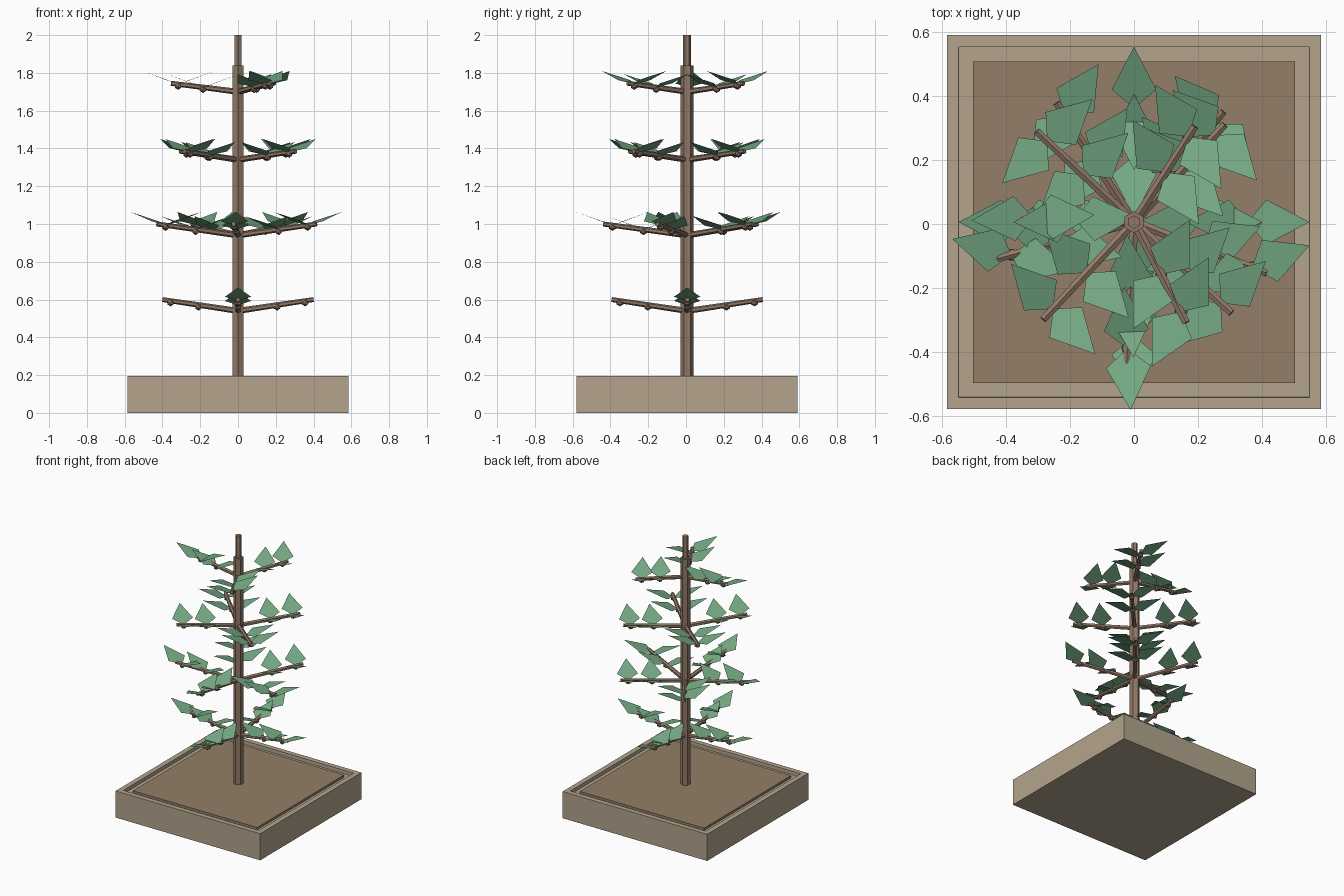
import bpy
import bmesh
from math import cos, sin, pi, radians
from mathutils import Vector, Matrix

old = bpy.data.objects.get("Cube")
if old:
    bpy.data.objects.remove(old, do_unlink=True)

CENTRE = Vector((0, 0.006, 0))


def material(name, srgb):
    colour = [(c / 255) ** 2.2 for c in srgb] + [1]
    m = bpy.data.materials.new(name)
    m.use_nodes = True
    m.diffuse_color = colour
    m.node_tree.nodes["Principled BSDF"].inputs["Base Color"].default_value = colour
    return m


TAN = material("tan clay", (178, 163, 140))
SOIL = material("brown soil", (146, 126, 104))
BARK = material("brown bark", (144, 120, 102))
LEAF = material("leaf green", (116, 168, 131))


def finish(name, bm, mat):
    mesh = bpy.data.meshes.new(name)
    bm.to_mesh(mesh)
    bm.free()
    mesh.materials.append(mat)
    ob = bpy.data.objects.new(name, mesh)
    ob.location = CENTRE
    bpy.context.collection.objects.link(ob)
    return ob


def add_rod(bm, start, end, r1, r2):
    """Six-sided rod between two points."""
    axis = end - start
    turn = axis.to_track_quat('Z', 'Y').to_matrix().to_4x4()
    bmesh.ops.create_cone(bm, cap_ends=True, segments=6, radius1=r1, radius2=r2,
                          depth=axis.length,
                          matrix=Matrix.Translation((start + end) / 2) @ turn)


def add_box(bm, half, z0, z1):
    size = Matrix.Diagonal((2 * half, 2 * half, z1 - z0, 1))
    bmesh.ops.create_cube(bm, size=1, matrix=Matrix.Translation((0, 0, (z0 + z1) / 2)) @ size)


# Tray: a block whose top is inset and sunk to leave a rim
bm = bmesh.new()
add_box(bm, 0.585, 0, 0.195)
bm.normal_update()
top = max(bm.faces, key=lambda f: f.normal.z)
bmesh.ops.inset_region(bm, faces=[top], thickness=0.052)
bmesh.ops.inset_region(bm, faces=[top], thickness=0.001, depth=-0.025)
finish("tray", bm, TAN)

# Soil slab standing inside the tray
bm = bmesh.new()
add_box(bm, 0.503, 0.16, 0.187)
finish("soil", bm, SOIL)

# Trunk in two thicknesses
bm = bmesh.new()
add_rod(bm, Vector((0, 0, 0.18)), Vector((0, 0, 1.84)), 0.034, 0.034)
finish("trunk", bm, BARK)
bm = bmesh.new()
add_rod(bm, Vector((0, 0, 1.83)), Vector((0, 0, 2.0)), 0.021, 0.021)
finish("trunk_tip", bm, BARK)


def add_leaf(bm, base, yaw):
    """Flat kite rising outwards from its base."""
    pitch = radians(20)
    along = Vector((cos(yaw) * cos(pitch), sin(yaw) * cos(pitch), sin(pitch)))
    side = Vector((-sin(yaw), cos(yaw), 0))
    widest = base + along * 0.062
    corners = (base, widest - side * 0.07, base + along * 0.205, widest + side * 0.07)
    bm.faces.new([bm.verts.new(c) for c in corners])


# Tiers: base height, rise, reach, branch count, first angle
TIERS = [
    (0.54, 0.06, 0.40, 4, 0),
    (0.94, 0.06, 0.445, 5, 51),
    (1.34, 0.045, 0.417, 4, 47),
    (1.70, 0.045, 0.355, 3, 57.5),
]

for n, (z, rise, reach, count, first) in enumerate(TIERS, 1):
    wood, knots, leaves = bmesh.new(), bmesh.new(), bmesh.new()
    for i in range(count):
        angle = radians(first) + 2 * pi * i / count
        start = Vector((0, 0, z))
        end = Vector((reach * cos(angle), reach * sin(angle), z + rise))
        add_rod(wood, start, end, 0.016, 0.013)
        # Each knot carries two opposite leaves
        for t in (0.52, 0.89):
            node = start.lerp(end, t)
            bmesh.ops.create_icosphere(knots, subdivisions=1, radius=0.021,
                                       matrix=Matrix.Translation(node - Vector((0, 0, 0.009))))
            for flip in (0, pi):
                add_leaf(leaves, node, flip - angle)
    finish(f"branches_{n}", wood, BARK)
    finish(f"knots_{n}", knots, BARK)
    finish(f"leaves_{n}", leaves, LEAF)
